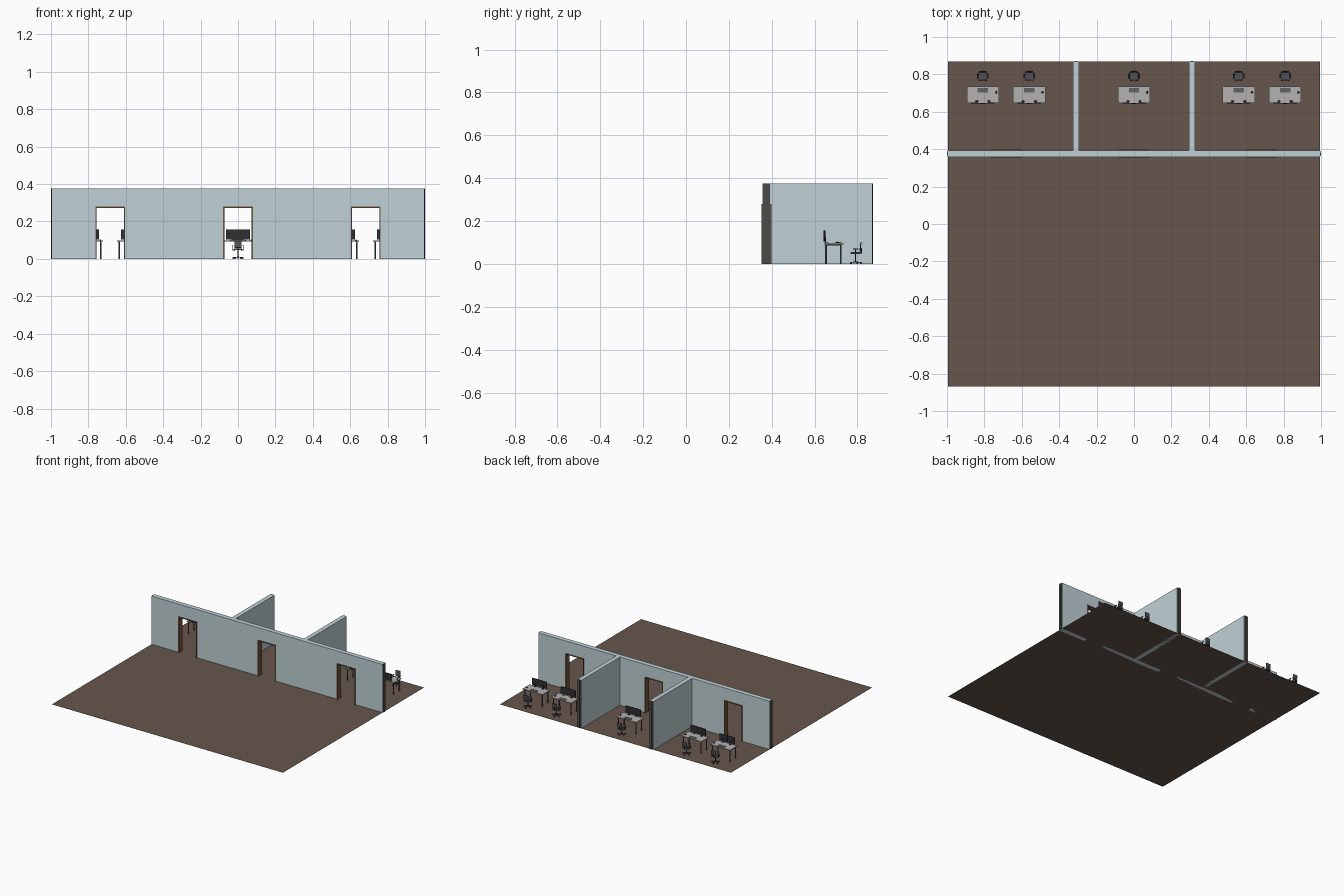
import bpy, bmesh, math
from mathutils import Matrix, Vector

if "Cube" in bpy.data.objects:
    bpy.data.objects.remove(bpy.data.objects["Cube"])


def material(name, r, g, b):
    m = bpy.data.materials.new(name)
    m.diffuse_color = (r, g, b, 1)
    m.use_nodes = True
    m.node_tree.nodes["Principled BSDF"].inputs["Base Color"].default_value = m.diffuse_color
    return m


WALL = material("pale_blue", 0.53, 0.64, 0.68)
FLOOR = material("brown_carpet", 0.13, 0.093, 0.072)
WOOD = material("door_wood", 0.18, 0.095, 0.05)
TRIM = material("dark_trim", 0.07, 0.07, 0.07)
TOP = material("light_grey", 0.45, 0.45, 0.45)
METAL = material("grey_metal", 0.12, 0.12, 0.13)
DARK = material("dark_plastic", 0.03, 0.03, 0.035)
FABRIC = material("chair_fabric", 0.08, 0.085, 0.095)


def finish(bm, name, mat):
    bmesh.ops.recalc_face_normals(bm, faces=bm.faces[:])
    me = bpy.data.meshes.new(name)
    bm.to_mesh(me)
    bm.free()
    me.materials.append(mat)
    ob = bpy.data.objects.new(name, me)
    bpy.context.collection.objects.link(ob)
    return ob


def add_box(bm, center, size, rot=Matrix()):
    mat = Matrix.Translation(center) @ rot @ Matrix.Diagonal((*size, 1))
    return bmesh.ops.create_cube(bm, size=1, matrix=mat)["verts"]


def box(name, mat, *parts):
    """One object from (center, size[, rotation]) boxes."""
    bm = bmesh.new()
    for p in parts:
        add_box(bm, *p)
    return finish(bm, name, mat)


def rods(name, mat, parts, sides=10):
    """One object from (start, end, radius) cylinders."""
    bm = bmesh.new()
    for a, b, r in parts:
        a, b = Vector(a), Vector(b)
        d = b - a
        m = Matrix.Translation((a + b) / 2) @ d.to_track_quat("Z", "Y").to_matrix().to_4x4()
        bmesh.ops.create_cone(bm, cap_ends=True, segments=sides, radius1=r, radius2=r,
                              depth=d.length, matrix=m)
    return finish(bm, name, mat)


def extrude_xz(name, mat, outline, y0, y1):
    bm = bmesh.new()
    f = bm.faces.new([bm.verts.new((x, y0, z)) for x, z in outline])
    ext = bmesh.ops.extrude_face_region(bm, geom=[f])["geom"]
    bmesh.ops.translate(bm, vec=(0, y1 - y0, 0),
                        verts=[v for v in ext if isinstance(v, bmesh.types.BMVert)])
    return finish(bm, name, mat)


# Floor
bm = bmesh.new()
bmesh.ops.create_grid(bm, x_segments=1, y_segments=1, size=1,
                      matrix=Matrix.Diagonal((0.995, 0.868, 1, 1)))
finish(bm, "floor", FLOOR)

# Front wall with three door openings
H, DOORS = 0.375, (-0.683, 0.0, 0.683)
hw, dh = 0.079, 0.279
outline = [(-0.994, H), (-0.994, 0)]
for x in DOORS:
    outline += [(x - hw, 0), (x - hw, dh), (x + hw, dh), (x + hw, 0)]
outline += [(0.994, 0), (0.994, H)]
extrude_xz("front_wall", WALL, outline, 0.357, 0.393)

# Door frames
for x in DOORS:
    t = 0.006
    extrude_xz("door_frame", WOOD, [
        (x - hw, 0), (x - hw, dh), (x + hw, dh), (x + hw, 0),
        (x + hw - t, 0), (x + hw - t, dh - t), (x - hw + t, dh - t), (x - hw + t, 0)],
        0.352, 0.398)

# Partition walls and end trims
for s in (-1, 1):
    box("partition_wall", WALL, ((s * 0.31, 0.63, H / 2), (0.034, 0.474, H)))
    box("partition_end_trim", TRIM, ((s * 0.31, 0.8675, H / 2), (0.028, 0.003, H)),
        ((s * 0.31, 0.8695, H / 2), (0.010, 0.005, H)))
    box("front_wall_end_trim", TRIM, ((s * 0.995, 0.375, H / 2), (0.003, 0.030, H)),
        ((s * 0.9975, 0.375, H / 2), (0.005, 0.010, H)))


def workstation(cx):
    # Desk: top, legs and rails
    box("desk_top", TOP, ((cx, 0.69, 0.095), (0.172, 0.088, 0.006)))
    rods("desk_legs", METAL, [((cx + sx * 0.075, y, 0), (cx + sx * 0.075, y, 0.092), 0.0042)
                              for sx in (-1, 1) for y in (0.653, 0.722)])
    box("desk_rails", METAL, *[((cx + sx * 0.075, 0.688, 0.089), (0.005, 0.07, 0.006))
                               for sx in (-1, 1)])
    # Twin monitors on round feet
    for sx in (-1, 1):
        x = cx + sx * 0.0325
        rot = Matrix.Rotation(sx * math.radians(3), 4, "Z")
        box("monitor", DARK, ((x, 0.646, 0.13), (0.064, 0.004, 0.052), rot))
        rods("monitor_stand", DARK, [((x, 0.655, 0.098), (x, 0.655, 0.100), 0.009),
                                     ((x, 0.651, 0.099), (x, 0.651, 0.125), 0.0025)], 12)
    # Keyboard and mouse
    box("keyboard", METAL, ((cx, 0.716, 0.100), (0.056, 0.024, 0.003),
                            Matrix.Rotation(math.radians(-4), 4, "X")))
    bm = bmesh.new()
    bmesh.ops.create_uvsphere(bm, u_segments=10, v_segments=6, radius=1,
                              matrix=Matrix.Translation((cx + 0.071, 0.704, 0.1))
                              @ Matrix.Diagonal((0.005, 0.008, 0.004, 1)))
    finish(bm, "mouse", DARK)

    # Chair: padded seat and back
    cy = 0.791
    for name, c, size, tilt in (("chair_seat", (cx, cy, 0.051), (0.046, 0.046, 0.008), 0),
                                ("chair_back", (cx, cy + 0.023, 0.081), (0.040, 0.005, 0.044), -6)):
        ob = box(name, FABRIC, (c, size, Matrix.Rotation(math.radians(tilt), 4, "X")))
        bev = ob.modifiers.new("soft_edges", "BEVEL")
        bev.width, bev.segments = 0.002, 2
    # Back support, armrests
    rods("chair_back_support", DARK, [((cx, cy + 0.015, 0.048), (cx, cy + 0.026, 0.052), 0.003),
                                      ((cx, cy + 0.026, 0.05), (cx, cy + 0.027, 0.075), 0.003)], 8)
    arms = []
    for sx in (-1, 1):
        x = cx + sx * 0.028
        arms += [((x, cy, 0.070), (0.006, 0.026, 0.003)),
                 ((x, cy, 0.058), (0.003, 0.006, 0.022)),
                 ((cx + sx * 0.022, cy, 0.047), (0.014, 0.006, 0.003))]
    box("chair_armrests", DARK, *arms)
    # Five-star base with castors
    base = [((cx, cy, 0.006), (cx, cy, 0.048), 0.003)]
    for i in range(5):
        a = math.radians(90 + 72 * i)
        ex, ey = cx + 0.027 * math.cos(a), cy + 0.027 * math.sin(a)
        base.append(((cx, cy, 0.010), (ex, ey, 0.007), 0.002))
        tx, ty = -0.003 * math.sin(a), 0.003 * math.cos(a)
        base.append(((ex - tx, ey - ty, 0.004), (ex + tx, ey + ty, 0.004), 0.004))
    rods("chair_base", DARK, base, 8)


for cx in (-0.808, -0.56, 0.0, 0.56, 0.808):
    workstation(cx)
